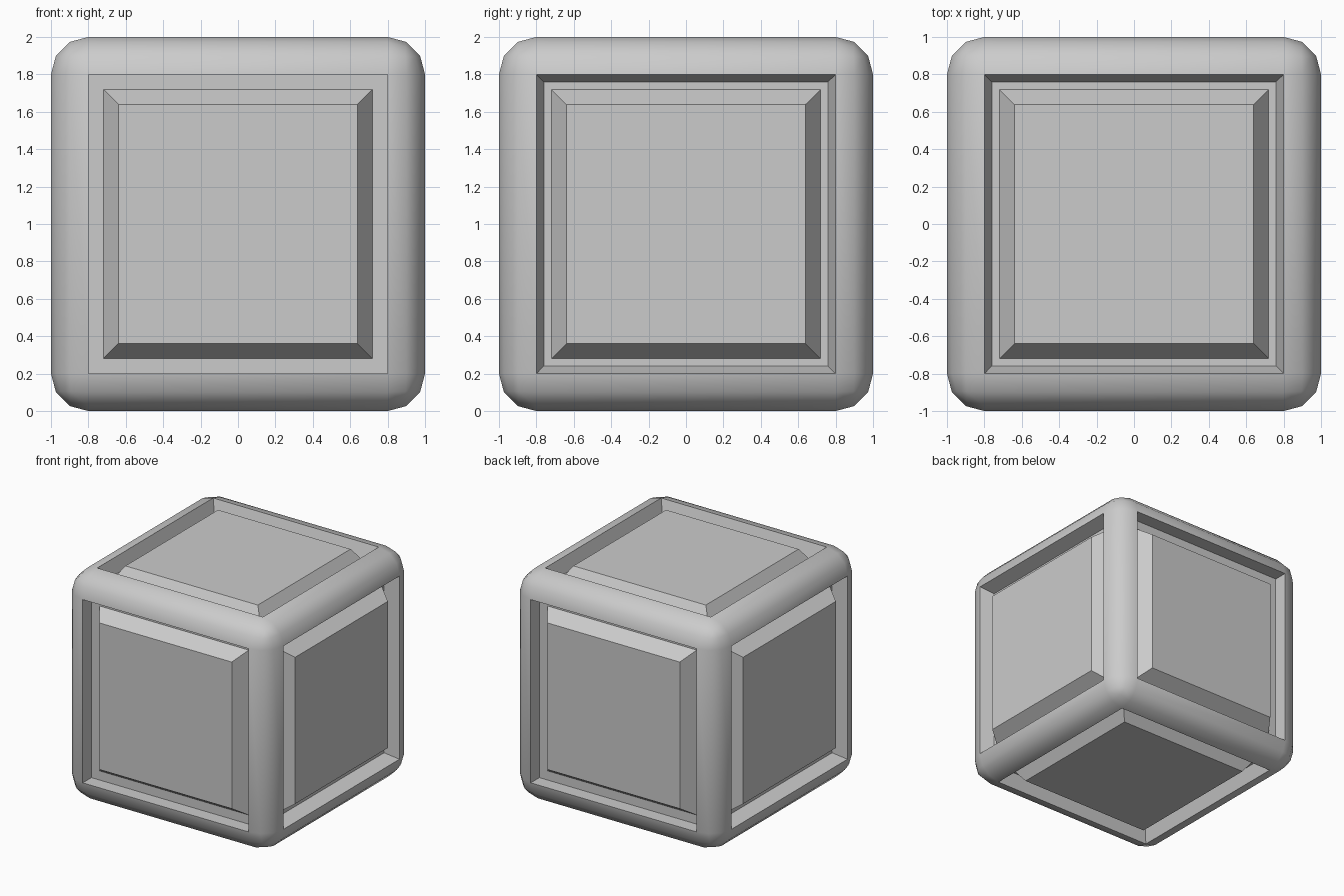
import bpy, bmesh

if "Cube" in bpy.data.objects:
    bpy.data.objects.remove(bpy.data.objects["Cube"])

HALF = 1.0      # half size of the block
ROUND = 0.2     # edge rounding
DEPTH = 0.12    # recess depth


def step(bm, face, normal, half, level):
    """Extrude a square face to a new half width and distance from the centre."""
    new = bmesh.ops.extrude_discrete_faces(bm, faces=[face])["faces"][0]
    for v in new.verts:
        side = v.co - normal * v.co.dot(normal)
        scale = half / max(abs(c) for c in side)
        v.co = side * scale + normal * level
    return new


# Rounded block
bm = bmesh.new()
bmesh.ops.create_cube(bm, size=2 * HALF)
bmesh.ops.bevel(bm, geom=bm.edges[:], offset=ROUND, segments=3,
                profile=0.5, affect='EDGES')
bm.normal_update()

# Recess with a raised, chamfered panel on each of the six sides
sides = sorted(bm.faces, key=lambda f: f.calc_area())[-6:]
for face in sides:
    n = face.normal.copy()
    # front and back recess walls are straight, the others taper
    floor_half = 0.8 if abs(n.y) > 0.5 else 0.76
    floor = step(bm, face, n, floor_half, HALF - DEPTH)
    base = step(bm, floor, n, 0.72, HALF - DEPTH)
    step(bm, base, n, 0.64, HALF)

bmesh.ops.translate(bm, verts=bm.verts[:], vec=(0, 0, HALF))
bmesh.ops.recalc_face_normals(bm, faces=bm.faces[:])
mesh = bpy.data.meshes.new("panelled_block")
bm.to_mesh(mesh)
bm.free()

block = bpy.data.objects.new("panelled_block", mesh)
bpy.context.collection.objects.link(block)
bpy.context.view_layer.objects.active = block
block.select_set(True)
bpy.ops.object.shade_smooth_by_angle(angle=0.7)
